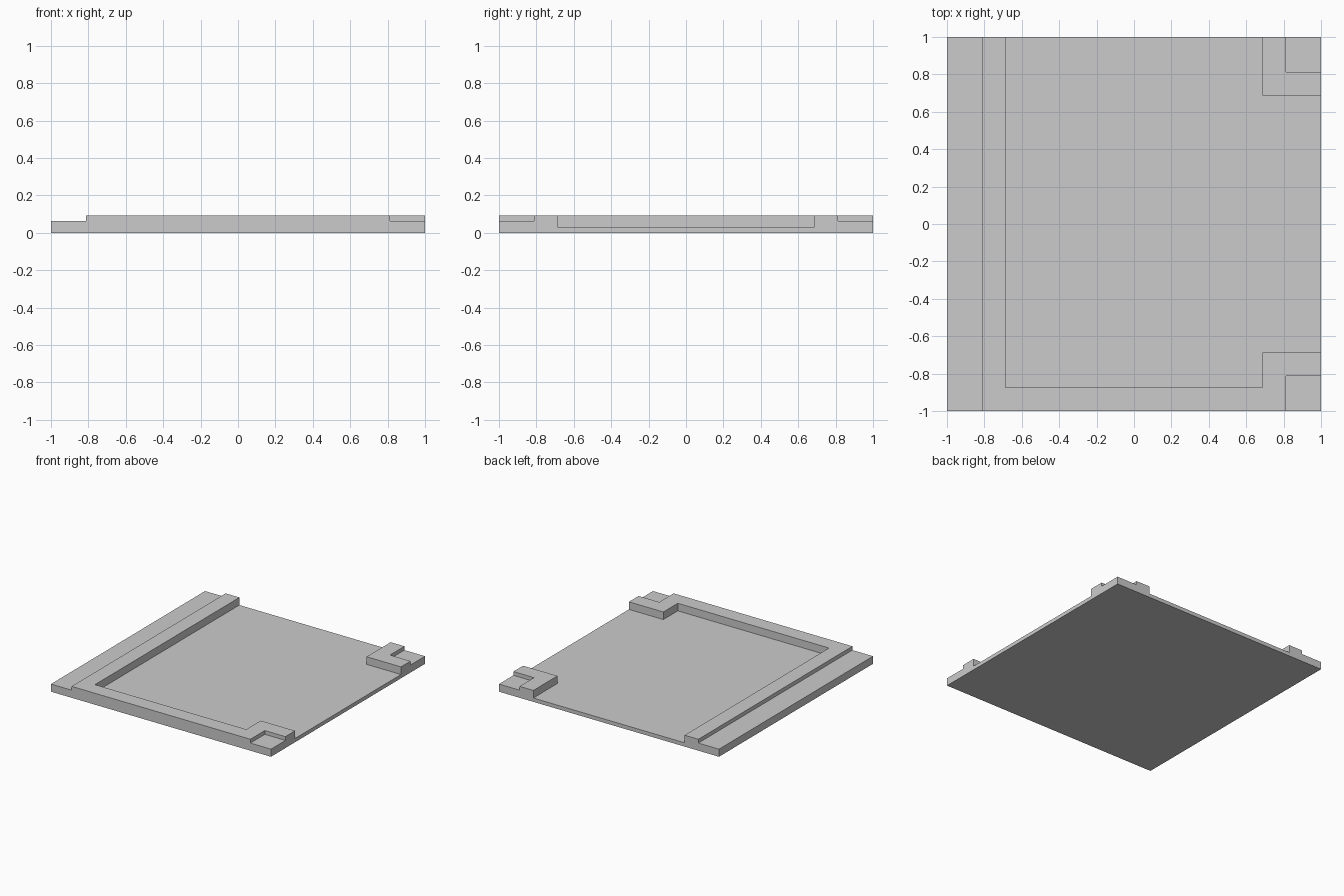
import bpy, bmesh

if "Cube" in bpy.data.objects:
    bpy.data.objects.remove(bpy.data.objects["Cube"])

U = 1 / 32                      # height of one step
STEP, INNER, FRONT = 0.8125, 0.6875, 0.875
OUT = 1.1                       # cutters overshoot the outer edge


def prism(name, outline, z0, z1):
    """Extrude a flat counter-clockwise outline from z0 to z1."""
    bm = bmesh.new()
    face = bm.faces.new([bm.verts.new((x, y, z0)) for x, y in outline])
    top = bmesh.ops.extrude_face_region(bm, geom=[face])["geom"]
    verts = [g for g in top if isinstance(g, bmesh.types.BMVert)]
    bmesh.ops.translate(bm, vec=(0, 0, z1 - z0), verts=verts)
    bmesh.ops.recalc_face_normals(bm, faces=bm.faces[:])
    mesh = bpy.data.meshes.new(name)
    bm.to_mesh(mesh)
    bm.free()
    obj = bpy.data.objects.new(name, mesh)
    bpy.context.collection.objects.link(obj)
    return obj


def rect(x0, y0, x1, y1):
    return [(x0, y0), (x1, y0), (x1, y1), (x0, y1)]


# Full tile block
tile = prism("floor_tile", rect(-1, -1, 1, 1), 0, 3 * U)

# Sunken floor, open to the right and back, leaving walls and corner posts
pocket = [(-INNER, OUT), (-INNER, -FRONT), (INNER, -FRONT), (INNER, -INNER),
          (OUT, -INNER), (OUT, INNER), (INNER, INNER), (INNER, OUT)]
cutters = [prism("floor_pocket_cutter", pocket, U, 0.2)]

# Low ledge along the left side
cutters.append(prism("left_ledge_cutter", rect(-OUT, -OUT, -STEP, OUT), 2 * U, 0.2))

# Stepped notches in both right corner posts
for side, y0, y1 in (("front", -OUT, -STEP), ("back", STEP, OUT)):
    cutters.append(prism(side + "_notch_cutter", rect(STEP, y0, OUT, y1), 2 * U, 0.2))

# Carve the block
bpy.context.view_layer.objects.active = tile
for cutter in cutters:
    cutter.hide_render = True
    mod = tile.modifiers.new(cutter.name, "BOOLEAN")
    mod.operation = "DIFFERENCE"
    mod.solver = "EXACT"
    mod.object = cutter
    bpy.ops.object.modifier_apply(modifier=mod.name)
    bpy.data.objects.remove(cutter)
